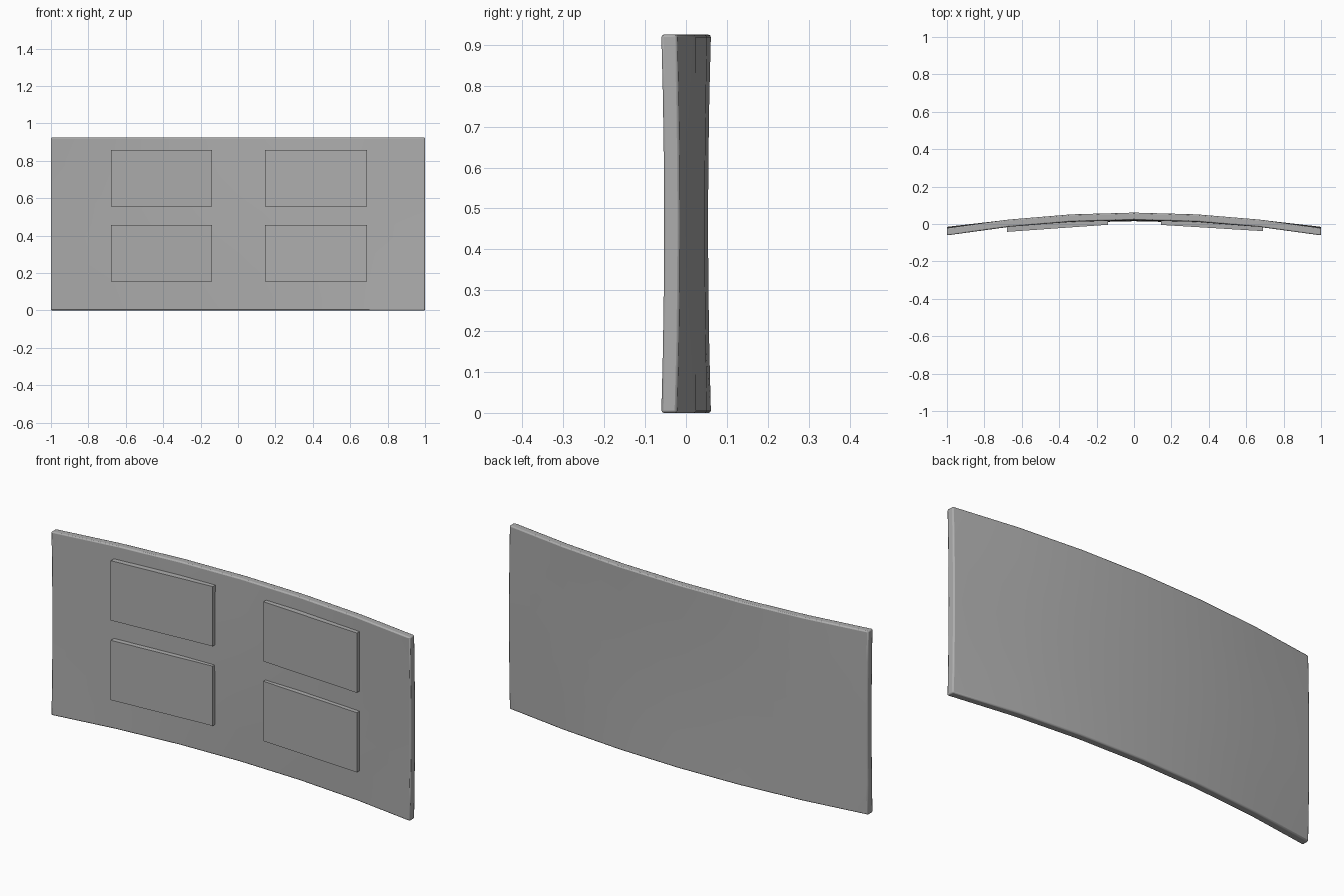
import bpy, bmesh, math

if "Cube" in bpy.data.objects:
    bpy.data.objects.remove(bpy.data.objects["Cube"])

H = 0.925      # panel height
T = 0.039      # panel thickness

grey = bpy.data.materials.new("dark_grey")
grey.diffuse_color = (0.42, 0.42, 0.42, 1)
grey.use_nodes = True
grey.node_tree.nodes["Principled BSDF"].inputs["Base Color"].default_value = grey.diffuse_color


def add_object(name, bm):
    bmesh.ops.recalc_face_normals(bm, faces=bm.faces)
    mesh = bpy.data.meshes.new(name)
    bm.to_mesh(mesh)
    bm.free()
    mesh.materials.append(grey)
    ob = bpy.data.objects.new(name, mesh)
    bpy.context.collection.objects.link(ob)
    return ob


def back_y(x, z):
    # the bow is slightly stronger toward the top and bottom edges
    e = (2 * z / H - 1) ** 2
    return 0.054 + 0.007 * e - (0.069 + 0.014 * e) * x * x


# Curved wall panel: a grid bent along x, extruded forward, softened edges
bm = bmesh.new()
bmesh.ops.create_grid(bm, x_segments=6, y_segments=6, size=1)
for v in bm.verts:
    x, z = v.co.x, (v.co.y + 1) * H / 2
    v.co = (x, back_y(x, z), z)
ext = bmesh.ops.extrude_face_region(bm, geom=bm.faces[:], use_keep_orig=True)
front = [g for g in ext["geom"] if isinstance(g, bmesh.types.BMVert)]
bmesh.ops.translate(bm, verts=front, vec=(0, -T, 0))
panel = add_object("curved_panel", bm)
bev = panel.modifiers.new("edge_bevel", "BEVEL")
bev.width = 0.006
bev.segments = 2
bev.limit_method = "ANGLE"
bev.angle_limit = math.radians(50)
bpy.context.view_layer.objects.active = panel
panel.select_set(True)
bpy.ops.object.shade_smooth_by_angle(angle=math.radians(30))
panel.select_set(False)


# Raised flat plates, two per side, each following the chord of the curve
def plate(name, x0, y0, x1, y1, z0, z1, depth=0.036):
    bm = bmesh.new()
    bmesh.ops.create_cube(bm, size=1)
    for v in bm.verts:
        t = v.co.x + 0.5
        x = x0 + (x1 - x0) * t
        y = y0 + (y1 - y0) * t + depth * (v.co.y + 0.5)
        v.co = (x, y, z0 + (z1 - z0) * (v.co.z + 0.5))
    return add_object(name, bm)


for row, z0 in (("lower", 0.155), ("upper", 0.556)):
    plate(f"{row}_left_plate", -0.68, -0.042, -0.138, -0.004, z0, z0 + 0.301)
    plate(f"{row}_right_plate", 0.145, -0.005, 0.689, -0.038, z0, z0 + 0.301)
